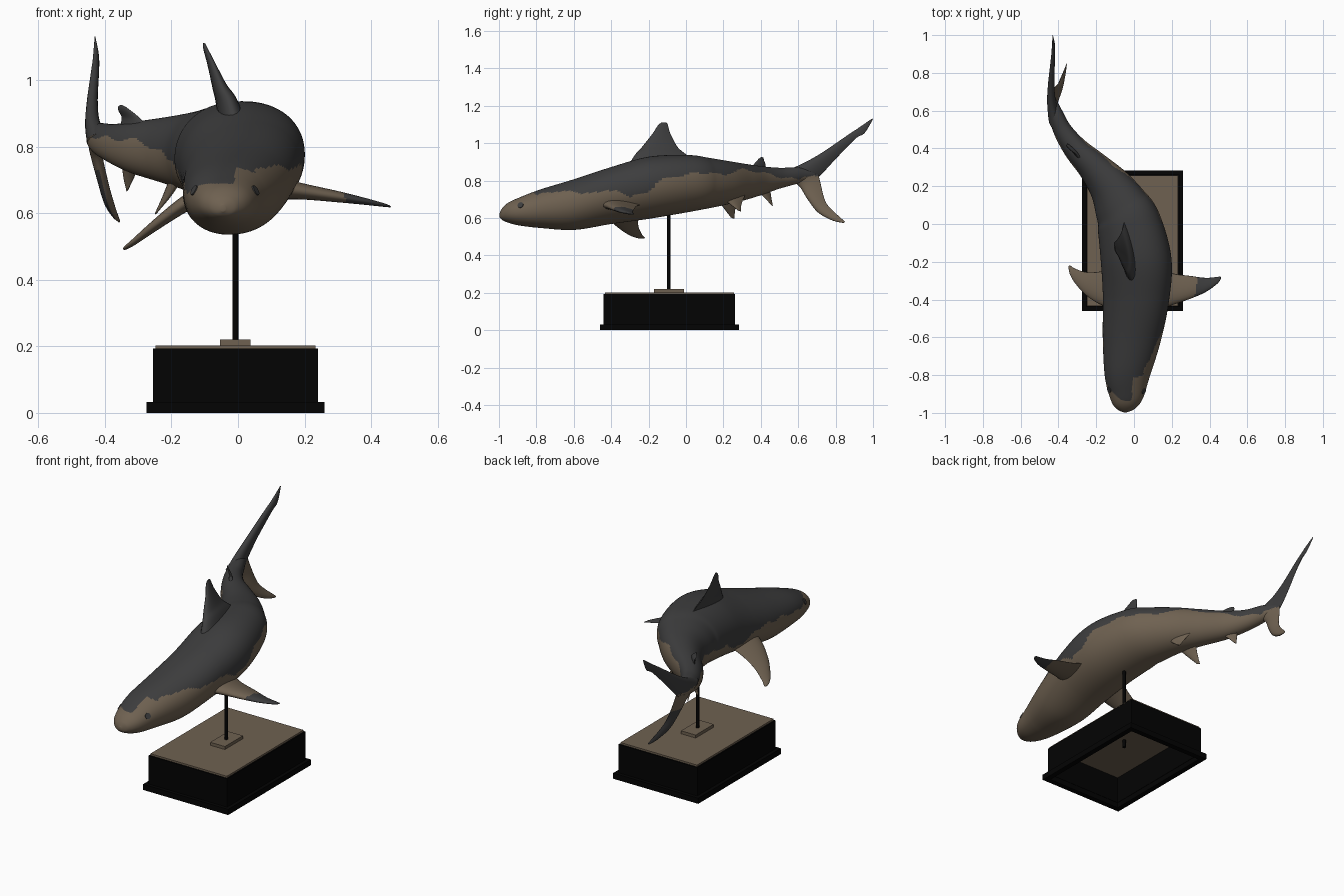
import bpy, bmesh, math
from mathutils import Vector

if "Cube" in bpy.data.objects:
    bpy.data.objects.remove(bpy.data.objects["Cube"])


def material(name, rgb):
    m = bpy.data.materials.new(name)
    m.diffuse_color = (*rgb, 1)
    m.use_nodes = True
    m.node_tree.nodes["Principled BSDF"].inputs["Base Color"].default_value = m.diffuse_color
    return m


GRAY = material("slate gray", (0.047, 0.047, 0.048))
TAN = material("warm tan", (0.158, 0.120, 0.082))
BLACK = material("black", (0.001, 0.001, 0.001))


def spline(pts, t):
    """Catmull-Rom through a list of equal-length tuples."""
    n = len(pts) - 1
    i = min(int(t), n - 1)
    f = t - i
    p = [pts[max(0, min(n, k))] for k in (i - 1, i, i + 1, i + 2)]
    return [0.5 * (2 * b + (c - a) * f + (2 * a - 5 * b + 4 * c - d) * f * f
                   + (3 * b - a - 3 * c + d) * f ** 3) for a, b, c, d in zip(*p)]


def lerp_table(tab, v):
    for (a, p), (b, q) in zip(tab, tab[1:]):
        if v <= b:
            return p + (q - p) * max(0, (v - a) / (b - a))
    return tab[-1][1]


def loft(name, rings, dark):
    """Skin closed rings; faces where dark(centre, normal) is true become gray."""
    bm = bmesh.new()
    rows = [[bm.verts.new(p) for p in r] for r in rings]
    k = len(rows[0])
    for a, b in zip(rows, rows[1:]):
        for j in range(k):
            bm.faces.new((a[j], a[(j + 1) % k], b[(j + 1) % k], b[j]))
    bm.faces.new(rows[0])
    bm.faces.new(rows[-1])
    bmesh.ops.recalc_face_normals(bm, faces=bm.faces[:])
    bm.normal_update()
    for f in bm.faces:
        f.smooth = True
        f.material_index = 0 if dark(f.calc_center_median(), f.normal) else 1
    me = bpy.data.meshes.new(name)
    bm.to_mesh(me)
    bm.free()
    me.materials.append(GRAY)
    me.materials.append(TAN)
    ob = bpy.data.objects.new(name, me)
    bpy.context.collection.objects.link(ob)
    return ob


# ---- Body: centre x, y, half width, top z, bottom z
STATIONS = [(-.045, -.997, .008, .625, .605), (-.045, -.983, .042, .652, .590),
            (-.044, -.95, .073, .682, .575), (-.040, -.89, .098, .710, .560),
            (-.035, -.78, .124, .752, .547),
            (-.012, -.60, .155, .806, .537), (.010, -.40, .175, .870, .570),
            (.012, -.20, .187, .926, .597), (-.026, 0, .170, .935, .630),
            (-.069, .10, .145, .922, .648), (-.127, .20, .115, .906, .668),
            (-.212, .30, .086, .890, .692), (-.310, .40, .065, .876, .722),
            (-.380, .50, .049, .868, .757), (-.420, .60, .036, .870, .785),
            (-.440, .69, .012, .850, .815)]


def surf(t, a):
    cx, cy, hw, zt, zb = spline(STATIONS, t)
    n = len(STATIONS) - 1
    p, q = spline(STATIONS, max(0, t - .2)), spline(STATIONS, min(n, t + .2))
    tan = Vector((q[0] - p[0], q[1] - p[1], 0)).normalized()
    side = Vector((tan.y, -tan.x, 0))
    c, s = math.cos(a), math.sin(a)
    e = 2 / 2.1
    w = math.copysign(abs(c) ** e, c) * hw
    h = math.copysign(abs(s) ** e, s) * (zt - zb) / 2
    lean = .12 * w * min(1, max(0, (cy + .8) / .4))   # slight roll of the trunk
    return Vector((cx, cy, (zt + zb) / 2 + lean)) + side * w + Vector((0, 0, h))


# Height of the paint edge along each flank
RIGHT = [(-1, .80), (-.84, .78), (-.80, .72), (-.70, .745), (-.50, .73), (-.42, .75),
         (-.30, .72), (-.20, .735), (-.15, .80), (0, .83), (.10, .845), (.20, .83),
         (.30, .86), (.40, .845), (.50, .82), (.60, .805), (.70, .825)]
LEFT = [(-1, .72), (-.94, .69), (-.80, .66), (-.60, .69), (-.40, .70), (-.30, .67),
        (-.22, .66), (-.12, .72), (0, .74), (.10, .77), (.30, .82), (.50, .83), (.70, .825)]
MID = [(s[1], s[0]) for s in STATIONS]


def body_dark(c, n):
    edge = lerp_table(RIGHT if c.x > lerp_table(MID, c.y) + .03 else LEFT, c.y)
    return c.z > edge + .006 * math.sin(c.y * 47)


SEG, SUB = 96, 14
TOTAL = (len(STATIONS) - 1) * SUB
loft("body", [[surf(i / SUB, math.tau * j / SEG) for j in range(SEG)]
              for i in range(TOTAL + 1)], body_dark)


# ---- Fins: sections given as leading edge xyz + trailing edge xyz
def fin(name, secs, ratio, dark, steps=10, half=12):
    rings = []
    n = len(secs) - 1
    for i in range(n * steps + 1):
        t = i / steps
        v = spline(secs, t)
        a, b = Vector(v[:3]), Vector(v[3:])
        lo, hi = spline(secs, max(0, t - .3)), spline(secs, min(n, t + .3))
        span = Vector(hi[:3]) + Vector(hi[3:]) - Vector(lo[:3]) - Vector(lo[3:])
        nrm = (b - a).cross(span).normalized()
        ring = []
        for j in range(2 * half):
            ang = math.pi * j / half
            u = (1 - math.cos(ang)) / 2
            h = 2.6 * math.sqrt(u) * (1 - u) * ratio * (b - a).length
            ring.append(a.lerp(b, u) + nrm * math.copysign(h, math.sin(ang)))
        rings.append(ring)
    return loft(name, rings, dark)


always = lambda c, n: True
never = lambda c, n: False

fin("dorsal_fin", [(-.005, -.32, .86, -.04, .05, .89), (-.025, -.275, .935, -.055, 0, .94),
                   (-.048, -.235, .98, -.068, -.045, .98), (-.075, -.18, 1.05, -.09, -.083, 1.05),
                   (-.095, -.15, 1.095, -.104, -.098, 1.10),
                   (-.10, -.13, 1.111, -.105, -.11, 1.112)], .11, always)
fin("second_dorsal_fin", [(-.265, .32, .85, -.36, .43, .84), (-.295, .36, .885, -.35, .425, .885),
                          (-.335, .39, .918, -.36, .417, .91),
                          (-.35, .405, .926, -.36, .415, .923)], .09, always)
fin("right_pectoral_fin", [(.12, -.46, .675, .12, -.22, .675), (.20, -.43, .665, .20, -.26, .665),
                           (.30, -.395, .65, .30, -.275, .65), (.38, -.36, .637, .38, -.285, .635),
                           (.44, -.317, .625, .44, -.28, .624),
                           (.459, -.292, .62, .459, -.277, .62)], .14,
    lambda c, n: c.x > .33 + .15 * (c.y + .33))
fin("left_pectoral_fin", [(-.08, -.45, .68, -.08, -.22, .67), (-.17, -.43, .625, -.17, -.25, .615),
                          (-.25, -.38, .565, -.25, -.255, .56), (-.31, -.315, .517, -.31, -.237, .515),
                          (-.337, -.27, .498, -.335, -.222, .497),
                          (-.345, -.24, .492, -.345, -.22, .492)], .125, never)
fin("left_pelvic_fin", [(-.175, .16, .71, -.2, .28, .71), (-.205, .20, .655, -.225, .265, .655),
                        (-.245, .24, .603, -.25, .258, .597)], .14, never)
fin("right_pelvic_fin", [(-.08, .18, .72, -.14, .32, .73), (-.075, .235, .675, -.105, .297, .675),
                         (-.07, .28, .64, -.08, .293, .636)], .14, never)
fin("anal_fin", [(-.295, .37, .75, -.35, .45, .76), (-.312, .42, .71, -.345, .456, .71),
                 (-.33, .453, .672, -.335, .465, .665)], .14, never)
fin("upper_tail_fin", [(-.41, .50, .84, -.44, .66, .79), (-.435, .61, .885, -.44, .717, .827),
                       (-.440, .715, .942, -.435, .797, .912), (-.435, .85, 1.033, -.42, .904, 1.022),
                       (-.43, .93, 1.087, -.42, .955, 1.055),
                       (-.43, .995, 1.132, -.43, 1.0, 1.128)], .19,
    lambda c, n: c.z > .825)
fin("lower_tail_fin", [(-.415, .53, .81, -.44, .70, .87), (-.425, .60, .775, -.43, .716, .80),
                       (-.41, .65, .70, -.40, .745, .69), (-.392, .705, .63, -.38, .79, .635),
                       (-.372, .78, .588, -.365, .825, .603),
                       (-.358, .842, .573, -.355, .85, .58)], .16,
    lambda c, n: c.z > .825 or (n.x < 0 and c.z < .73))

# ---- Eyes: thin discs on both sides of the head
for label, ang in (("right_eye", .42), ("left_eye", math.pi - .42)):
    p = surf(3.1, ang)
    nrm = (surf(3.1, ang + .05) - surf(3.1, ang - .05)).cross(
        surf(3.05, ang) - surf(3.15, ang)).normalized()
    bpy.ops.mesh.primitive_cylinder_add(vertices=20, radius=.016, depth=.006, location=p,
                                        rotation=nrm.to_track_quat('Z', 'Y').to_euler())
    bpy.context.object.name = label
    bpy.context.object.data.materials.append(GRAY)


# ---- Stand
def box(name, x0, x1, y0, y1, z0, z1, mat):
    bpy.ops.mesh.primitive_cube_add(size=1, location=((x0 + x1) / 2, (y0 + y1) / 2, (z0 + z1) / 2))
    ob = bpy.context.object
    ob.name = name
    ob.scale = (x1 - x0, y1 - y0, z1 - z0)
    bpy.ops.object.transform_apply(location=False, rotation=False, scale=True)
    ob.data.materials.append(mat)
    return ob


def frame(name, x0, x1, y0, y1, z0, z1, wall):
    """Open rectangular ring of four walls."""
    box(name + "_left", x0, x0 + wall, y0, y1, z0, z1, BLACK)
    box(name + "_right", x1 - wall, x1, y0, y1, z0, z1, BLACK)
    box(name + "_front", x0 + wall, x1 - wall, y0, y0 + wall, z0, z1, BLACK)
    box(name + "_back", x0 + wall, x1 - wall, y1 - wall, y1, z0, z1, BLACK)


frame("plinth_skirt", -.275, .26, -.46, .283, 0, .032, .03)
frame("plinth_wall", -.255, .24, -.44, .263, .03, .193, .012)
box("plinth_top", -.248, .233, -.433, .256, .185, .203, TAN)
box("pole_foot", -.054, .038, -.172, -.01, .203, .22, TAN)
bpy.ops.mesh.primitive_cylinder_add(vertices=24, radius=.009, depth=.52, location=(-.008, -.093, .40))
bpy.context.object.name = "pole"
bpy.context.object.data.materials.append(BLACK)
bpy.ops.object.shade_smooth_by_angle()
